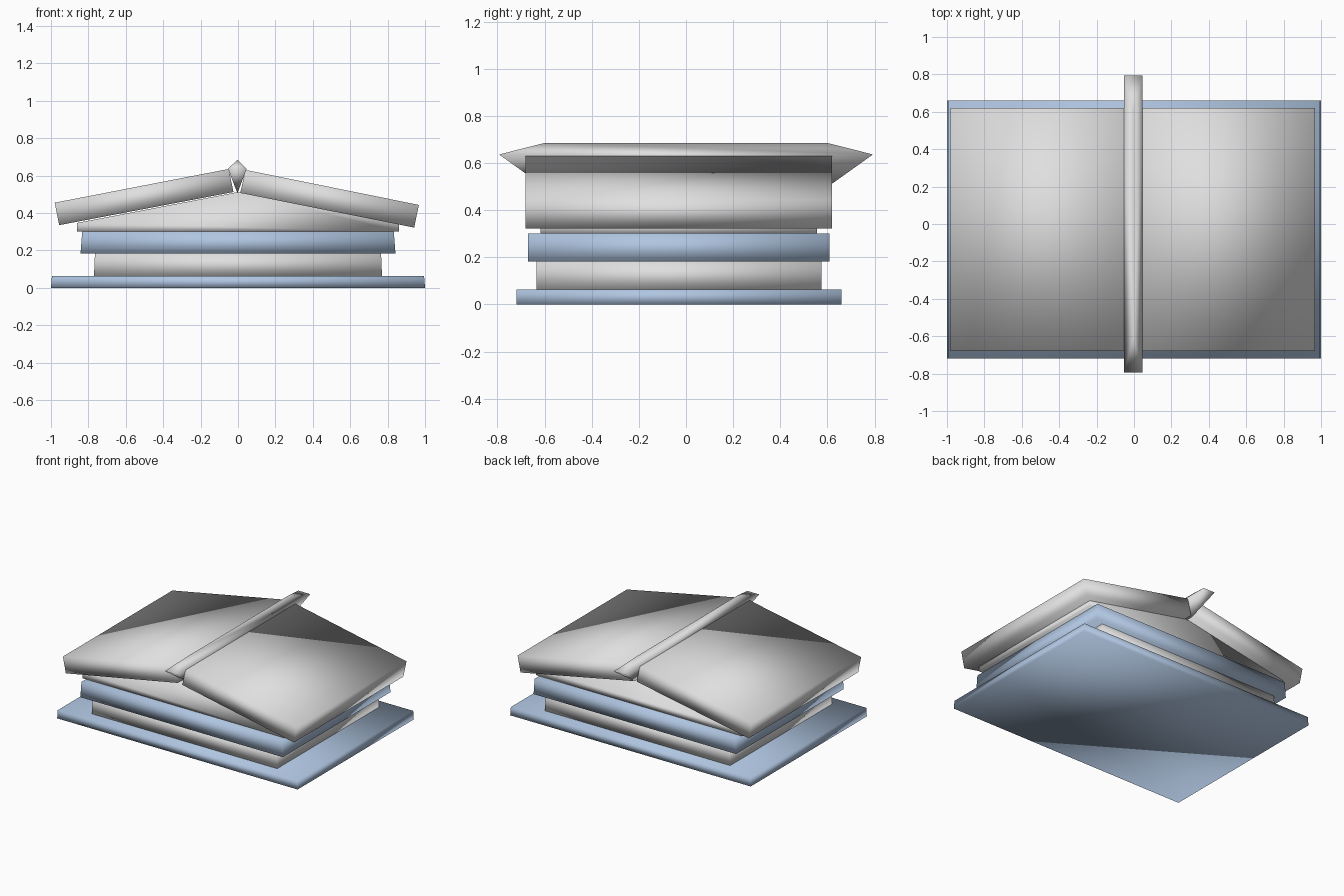
import bpy, bmesh

if "Cube" in bpy.data.objects:
    bpy.data.objects.remove(bpy.data.objects["Cube"])


def material(name, rgb):
    m = bpy.data.materials.new(name)
    m.diffuse_color = (*rgb, 1)
    m.use_nodes = True
    m.node_tree.nodes["Principled BSDF"].inputs["Base Color"].default_value = m.diffuse_color
    return m


BLUE = material("pale_blue", (0.43, 0.56, 0.75))
GREY = material("light_grey", (0.74, 0.74, 0.74))


def hull(name, points, mat):
    """Solid convex part through the given points, smooth shaded."""
    bm = bmesh.new()
    for p in points:
        bm.verts.new(p)
    bmesh.ops.convex_hull(bm, input=bm.verts[:])
    bmesh.ops.dissolve_limit(bm, angle_limit=0.01, verts=bm.verts[:], edges=bm.edges[:])
    bmesh.ops.recalc_face_normals(bm, faces=bm.faces[:])
    for f in bm.faces:
        f.smooth = True
    mesh = bpy.data.meshes.new(name)
    bm.to_mesh(mesh)
    bm.free()
    mesh.materials.append(mat)
    ob = bpy.data.objects.new(name, mesh)
    bpy.context.collection.objects.link(ob)
    return ob


def prism(name, profile, y0, y1, mat):
    """Front (x, z) profile extended along y."""
    return hull(name, [(x, y, z) for x, z in profile for y in (y0, y1)], mat)


# stacked plinth tiers: x half-width at bottom and top, y range, z range
tiers = [
    ("base_slab", 1.0, 0.995, -0.72, 0.66, 0.0, 0.063, BLUE),
    ("lower_wall", 0.77, 0.765, -0.635, 0.575, 0.063, 0.182, GREY),
    ("wall_band", 0.842, 0.833, -0.67, 0.608, 0.182, 0.30, BLUE),
]
for name, w0, w1, y0, y1, z0, z1, mat in tiers:
    prism(name, [(-w0, z0), (w0, z0), (w1, z1), (-w1, z1)], y0, y1, mat)

# gable block beneath the roof
prism("gable", [(-0.86, 0.30), (0.86, 0.30), (0.86, 0.347), (0, 0.512), (-0.86, 0.347)],
      -0.618, 0.556, GREY)

# sloping roof slabs (the right one sits slightly lower)
prism("roof_left", [(-0.98, 0.455), (-0.05, 0.635), (-0.024, 0.512), (-0.956, 0.335)],
      -0.68, 0.62, GREY)
prism("roof_right", [(0.967, 0.443), (0.04, 0.63), (0.012, 0.507), (0.942, 0.322)],
      -0.68, 0.62, GREY)

# ridge beam with pointed ends
ridge = []
for s in (-1, 1):
    ridge += [(-0.003, s * 0.6, 0.685), (-0.003, s * 0.61, 0.505),
              (-0.053, s * 0.793, 0.636), (0.046, s * 0.793, 0.636)]
hull("ridge_beam", ridge, GREY)
